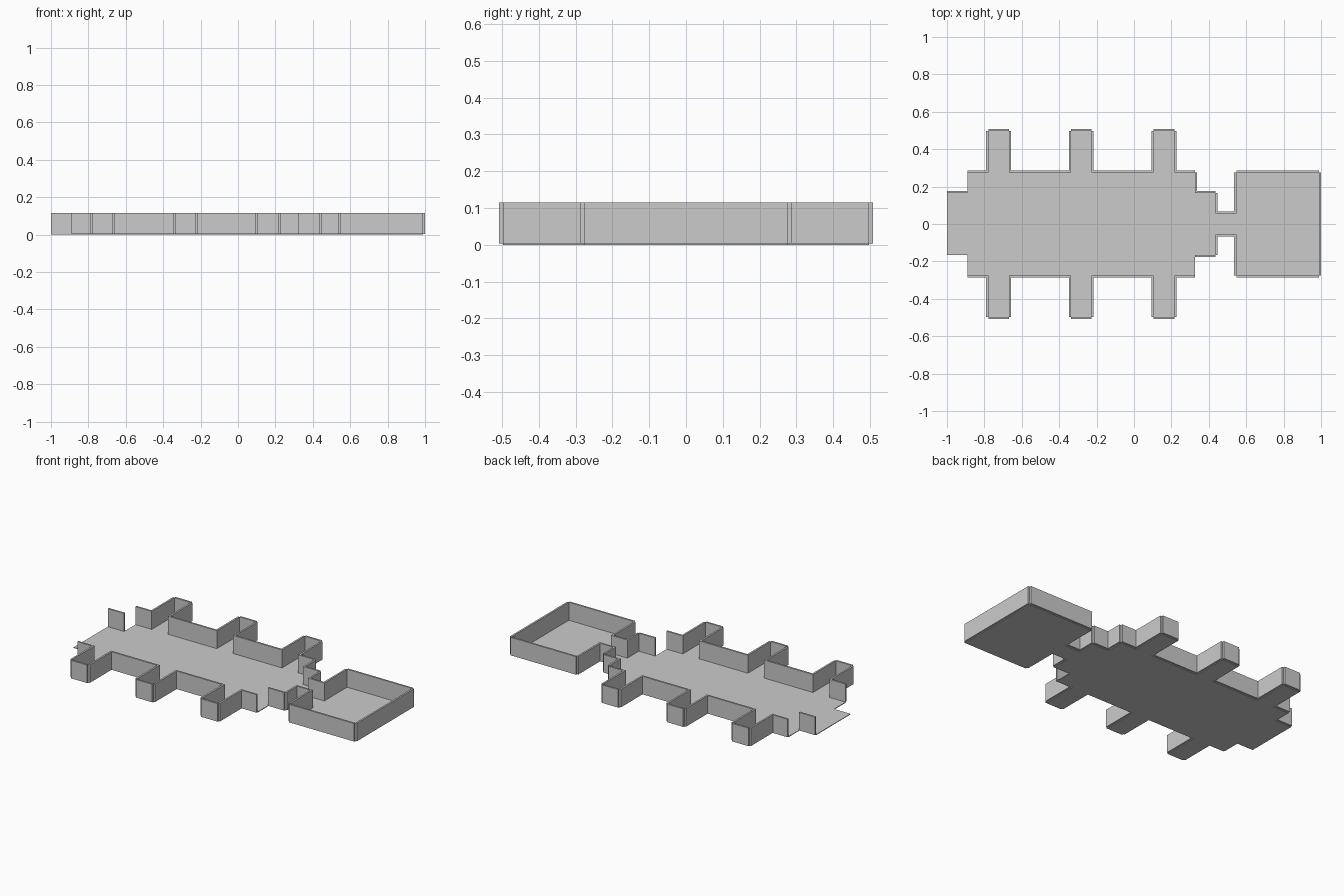
import bpy, bmesh

if "Cube" in bpy.data.objects:
    bpy.data.objects.remove(bpy.data.objects["Cube"])

T = 2 / 18.1        # tile size
W = T * 0.1         # wall thickness
FLOOR = 0.004       # floor thickness
H = T               # wall height

# Upper half of the plan, in tile units (x from the left end, y from the centre line)
half = [(0, 1.5), (1, 1.5), (1, 2.5)]
for bay in (2, 6, 10):                       # three side bays
    half += [(bay, 2.5), (bay, 4.5), (bay + 1, 4.5), (bay + 1, 2.5)]
half += [(12, 2.5), (12, 1.5), (13, 1.5), (13, 0.5), (14, 0.5), (14, 2.5), (18, 2.5)]
half = [(-1 + x * T, y * T) for x, y in half]


def finish(bm, name):
    bmesh.ops.recalc_face_normals(bm, faces=bm.faces)
    mesh = bpy.data.meshes.new(name)
    bm.to_mesh(mesh)
    bm.free()
    obj = bpy.data.objects.new(name, mesh)
    bpy.context.collection.objects.link(obj)
    return obj


def wall(name, a, b, side):
    """Upright panel from a to b, standing just outside the floor edge."""
    dx, dy = b[0] - a[0], b[1] - a[1]
    length = (dx * dx + dy * dy) ** 0.5
    nx, ny = -dy / length * W * side, dx / length * W * side
    bm = bmesh.new()
    pts = [a, b, (b[0] + nx, b[1] + ny), (a[0] + nx, a[1] + ny)]
    face = bm.faces.new([bm.verts.new((x, y, FLOOR)) for x, y in pts])
    ext = bmesh.ops.extrude_face_region(bm, geom=[face])
    top = [v for v in ext["geom"] if isinstance(v, bmesh.types.BMVert)]
    bmesh.ops.translate(bm, verts=top, vec=(0, 0, H))
    if face.is_valid is False or len(bm.faces) < 6:
        bm.faces.new(face.verts)
    return finish(bm, name)


# Floor slab: the half plan mirrored across the centre line
bm = bmesh.new()
outline = half + [(x, -y) for x, y in reversed(half)]
low = [bm.verts.new((x, y, 0)) for x, y in outline]
high = [bm.verts.new((x, y, FLOOR)) for x, y in outline]
bm.faces.new(low)
bm.faces.new(high)
for i in range(len(low)):
    j = (i + 1) % len(low)
    bm.faces.new((low[i], low[j], high[j], high[i]))
finish(bm, "floor")

# Walls on both sides, leaving the openings
open_back = {(0, 1.0)}
gap_x = {round(-1 + T, 3): (1, -1), round(-1 + 12 * T, 3): (-1,)}
for sign, label in ((1, "back_wall"), (-1, "front_wall")):
    for i in range(len(half) - 1):
        a, b = half[i], half[i + 1]
        across = abs(a[0] - b[0]) < 1e-6
        if across and sign in gap_x.get(round(a[0], 3), ()):
            continue
        if sign < 0 and i == 0:
            continue
        wall(f"{label}_{i}", (a[0], a[1] * sign), (b[0], b[1] * sign), sign)

# End wall of the square room
end_x, end_y = half[-1]
wall("end_wall", (end_x, end_y), (end_x, -end_y), 1)
